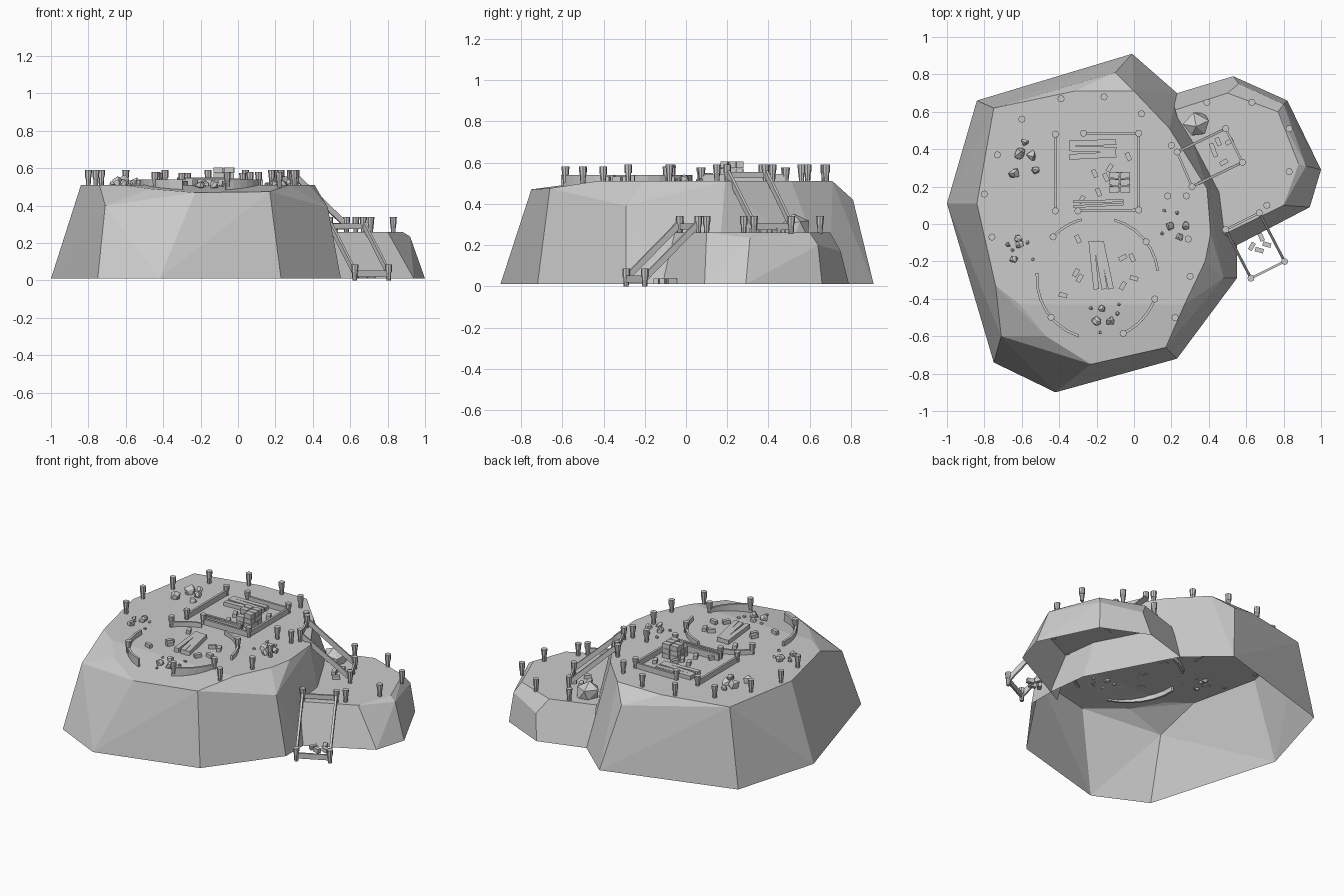
import bpy, bmesh, random
from math import sin, cos, radians, atan2
from mathutils import Matrix, Vector

if "Cube" in bpy.data.objects:
    bpy.data.objects.remove(bpy.data.objects["Cube"])

random.seed(4)
TOP, LEDGE, BASE = 0.51, 0.26, 0.01


def finish(name, bm):
    bmesh.ops.recalc_face_normals(bm, faces=bm.faces)
    me = bpy.data.meshes.new(name)
    bm.to_mesh(me)
    bm.free()
    bpy.context.collection.objects.link(bpy.data.objects.new(name, me))


def hull_rock(name, pts, inner=False):
    """Open-bottomed faceted shell from the convex hull of a few points."""
    bm = bmesh.new()
    for p in pts:
        bm.verts.new(p)
    bmesh.ops.convex_hull(bm, input=bm.verts)
    bmesh.ops.dissolve_limit(bm, angle_limit=radians(3), verts=bm.verts, edges=bm.edges)
    bm.normal_update()
    drop = [f for f in bm.faces if f.normal.z < -0.9 or (inner and f.normal.x < -0.6)]
    bmesh.ops.delete(bm, geom=drop, context='FACES')
    bmesh.ops.delete(bm, geom=[v for v in bm.verts if not v.link_faces], context='VERTS')
    finish(name, bm)


def box(bm, loc, size, rot=0):
    m = Matrix.Translation(loc) @ Matrix.Rotation(radians(rot), 4, 'Z') @ Matrix.Diagonal((*size, 1))
    bmesh.ops.create_cube(bm, size=1, matrix=m)


def beam(bm, a, b, w, h):
    """Rectangular beam between two points, kept upright."""
    a, b = Vector(a), Vector(b)
    d = (b - a).normalized()
    side = Vector((-d.y, d.x, 0)).normalized()
    up = d.cross(side)
    m = Matrix((d * (b - a).length, side * w, up * h)).transposed().to_4x4()
    m.translation = (a + b) / 2
    bmesh.ops.create_cube(bm, size=1, matrix=m)


def post(bm, x, y, z, h=0.08):
    """Tapered eight-sided post with a wider cap."""
    for r1, r2, z0, z1 in ((0.012, 0.015, z - 0.005, z + h * 0.6), (0.017, 0.019, z + h * 0.5, z + h)):
        bmesh.ops.create_cone(bm, cap_ends=True, segments=8, radius1=r1, radius2=r2, depth=z1 - z0,
                              matrix=Matrix.Translation((x, y, (z0 + z1) / 2)))


def stone(bm, x, y, z, r):
    m = Matrix.Translation((x, y, z)) @ Matrix.Rotation(random.uniform(0, 6), 4, 'Z')
    for v in bmesh.ops.create_icosphere(bm, subdivisions=1, radius=r, matrix=m)['verts']:
        v.co += Vector([random.uniform(-0.25, 0.25) * r for _ in range(3)])


# Main plateau
base = [(-1, .11), (-.84, .66), (-.01, .91), (.23, .70), (.52, .15), (.55, -.1), (.55, -.29),
        (.23, -.72), (-.42, -.90), (-.75, -.74)]
rim = [(-.84, .11), (-.75, .62), (-.32, .71), (0, .71), (.19, .51), (.39, .19), (.41, -.05),
       (.38, -.2), (.27, -.43), (-.61, -.43), (-.74, -.33)]
low = [(-.10, .81, .42), (-.23, -.75, .47), (.17, -.66, .475), (-.47, -.60, .49), (-.71, -.60, .40),
       (.48, -.29, .39)]
hull_rock("main_rock", [(x, y, BASE) for x, y in base] + [(x, y, TOP) for x, y in rim] + low)

# Lower ledge
base = [(.2, .69), (.53, .79), (.82, .66), (1, .29), (.94, .09), (.46, -.16)]
rim = [(.22, .61), (.50, .70), (.77, .60), (.88, .32), (.80, .10), (.43, -.08)]
hull_rock("ledge_rock", [(x, y, BASE) for x, y in base] + [(x, y, LEDGE) for x, y in rim]
          + [(.56, .75, .17), (.80, .64, .2), (.92, .31, .235)], inner=True)

# Rim posts
bm = bmesh.new()
for x, y in [(-.60, .56), (-.73, .37), (-.80, .16), (-.76, -.07), (-.39, .67), (-.16, .68), (.04, .59),
             (.20, .42), (.18, .15), (.28, .15), (.29, -.08), (.30, -.28), (.22, -.50)]:
    post(bm, x, y, TOP if y > -.45 else .5)
finish("rim_posts", bm)
bm = bmesh.new()
for x, y in [(.39, .65), (.63, .65), (.83, .51), (.83, .28), (.71, .10)]:
    post(bm, x, y, LEDGE)
finish("ledge_posts", bm)

# Straight fences of the square yard
bm = bmesh.new()
for a, b in [((-.42, .48), (-.42, .07)), ((-.27, .485), (.025, .485)), ((.025, .485), (.025, .075)),
             ((-.30, .07), (.025, .075))]:
    beam(bm, (*a, .525), (*b, .525), .014, .04)
    for p in (a, b):
        post(bm, *p, TOP, .065)
finish("yard_fence", bm)

# Curved walls of the round yard
bm = bmesh.new()
cx, cy, R = -.195, -.29, .325
for a0, a1 in [(137, 105), (74, 7), (175, 252), (293, 341)]:
    n = 6
    ring = []
    for i in range(n + 1):
        a = radians(a0 + (a1 - a0) * i / n)
        ring.append([bm.verts.new((cx + r * cos(a), cy + r * sin(a), z))
                     for r, z in ((R - .007, .48), (R + .007, .48), (R + .007, .54), (R - .007, .54))])
    for p, q in zip(ring, ring[1:]):
        for k in range(4):
            bm.faces.new((p[k], p[k - 1], q[k - 1], q[k]))
    bm.faces.new(ring[0])
    bm.faces.new(ring[-1])
for a in (137, 37, 340, 220, 295):
    post(bm, cx + R * cos(radians(a)), cy + R * sin(radians(a)), .505, .075)
finish("round_fence", bm)

# Ramps: four corner posts, two sloping rails, cross bars
def ramp(name, hi, lo, zh, zl):
    bm = bmesh.new()
    for h, l in zip(hi, lo):
        post(bm, *h, zh)
        post(bm, *l, zl)
        beam(bm, (*h, zh + .045), (*l, zl + .035), .014, .03)
    beam(bm, (*hi[0], zh + .03), (*hi[1], zh + .03), .012, .03)
    beam(bm, (*lo[0], zl + .03), (*lo[1], zl + .03), .012, .035)
    finish(name, bm)


ramp("upper_ramp", [(.23, .385), (.31, .20)], [(.49, .51), (.58, .33)], TOP, LEDGE)
ramp("lower_ramp", [(.49, -.03), (.67, .06)], [(.625, -.29), (.805, -.20)], LEDGE, .005)

# Plank piles
bm = bmesh.new()
for y, r in ((.435, 1), (.40, -2), (.365, 3)):
    box(bm, (-.22, y, .525), (.25, .03, .025), r)
for y, r in ((.122, 1), (.10, 3)):
    box(bm, (-.19, y, .53), (.27, .014, .04), r)
for x, r in ((-.215, 96), (-.18, 100), (-.15, 102)):
    box(bm, (x, -.22, .525), (.26, .03, .028), r)
finish("planks", bm)

# Stacked blocks
bm = bmesh.new()
for k in range(3):
    for i in range(2):
        for j in range(3):
            if k < 2 or (i, j) != (0, 0):
                box(bm, (-.105 + i * .058, .185 + j * .038, .525 + k * .032), (.052, .033, .03),
                    random.uniform(-5, 5))
finish("block_stack", bm)

# Loose blocks
bm = bmesh.new()
groups = {
    TOP: [(-.21, .27), (-.19, .17), (-.28, .13), (-.13, .30), (-.03, .36), (-.15, .25), (-.30, -.08), (-.06, -.18),
          (-.01, -.18), (0, -.29), (-.06, -.33), (-.31, -.26), (-.29, -.29), (-.38, -.38)],
    LEDGE: [(.45, .44), (.51, .44), (.43, .38), (.48, .33), (.42, .41)],
    .015: [(.68, -.07), (.63, -.12), (.67, -.14), (.71, -.11)],
}
for z, pts in groups.items():
    for x, y in pts:
        box(bm, (x, y, z + .01), (.045, .024, .026), random.choice((30, 60, 115, -15)))
finish("loose_blocks", bm)

# Stone clusters and the ledge boulder
bm = bmesh.new()
for x, y, r in [(-.61, .38, .036), (-.545, .365, .028), (-.64, .27, .03), (-.53, .29, .022), (-.585, .44, .02),
                (-.62, -.08, .022), (-.61, -.11, .022), (-.645, -.19, .022), (-.675, -.11, .014), (-.54, -.19, .01),
                (-.65, -.14, .01), (-.57, -.10, .01), (.19, -.01, .024), (.24, -.07, .022), (.28, -.01, .022),
                (.16, .07, .012), (.23, .06, .01), (.15, -.05, .01), (-.17, -.45, .022), (-.125, -.52, .025),
                (-.20, -.52, .025), (-.09, -.48, .012), (-.23, -.45, .012), (-.08, -.43, .009), (-.18, -.58, .009)]:
    stone(bm, x, y, (TOP if y > -.44 else .5) + r * .45, r)
finish("stones", bm)
bm = bmesh.new()
stone(bm, .34, .53, LEDGE + .02, .075)
finish("ledge_boulder", bm)
